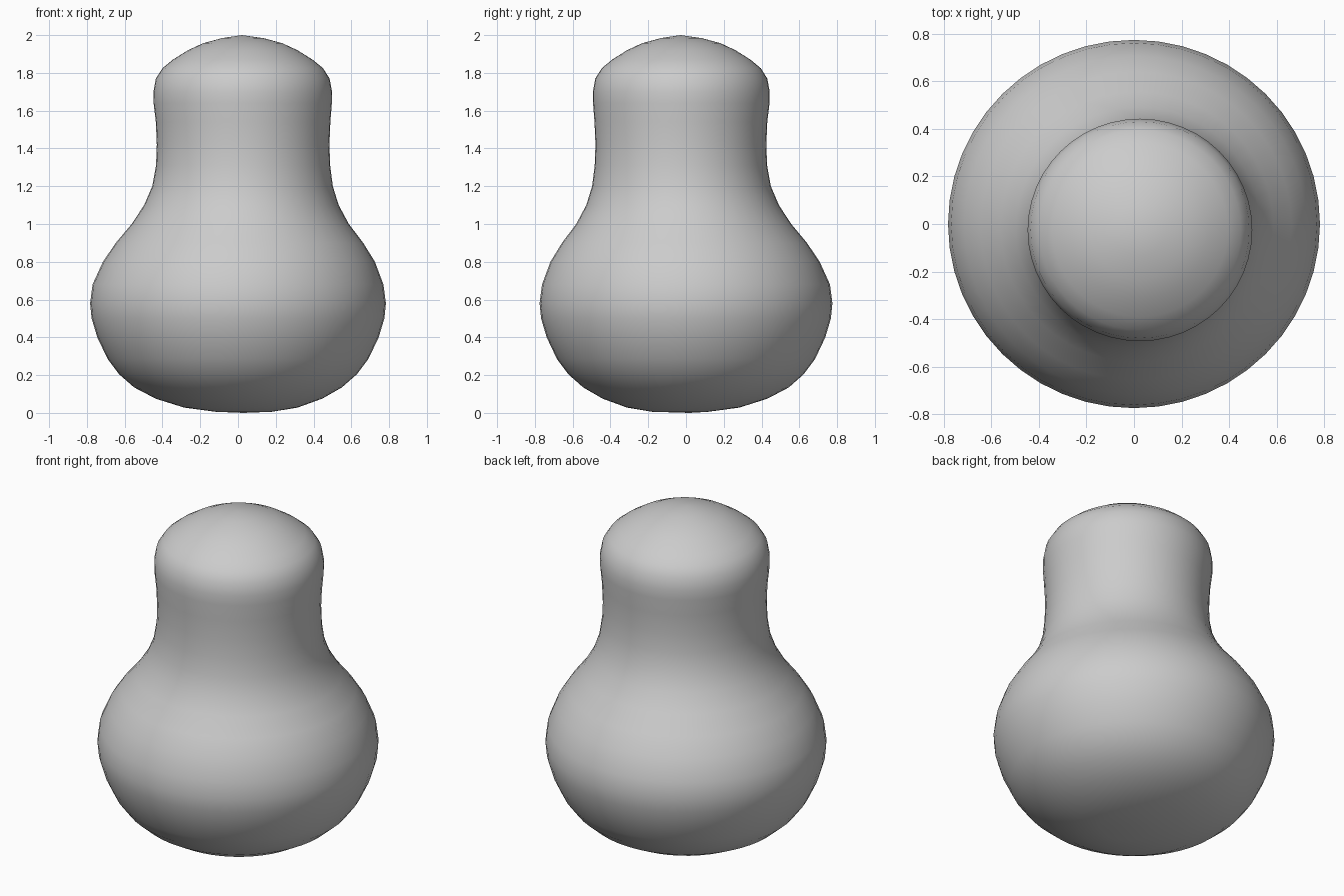
import bpy, bmesh, math

if "Cube" in bpy.data.objects:
    bpy.data.objects.remove(bpy.data.objects["Cube"])

SEGMENTS = 48
# Profile of the body: radius, height, sideways shift of the ring centre
PROFILE = [
    (0.15, 0.006, 0.03), (0.30, 0.028, 0.015), (0.44, 0.075, 0.005),
    (0.55, 0.135, 0.0), (0.63, 0.205, 0.0), (0.69, 0.285, 0.0),
    (0.745, 0.40, 0.0), (0.775, 0.50, 0.0), (0.783, 0.58, 0.0),
    (0.77, 0.68, 0.0), (0.72, 0.80, 0.005), (0.655, 0.90, 0.008),
    (0.575, 1.00, 0.012), (0.515, 1.10, 0.018), (0.478, 1.20, 0.024),
    (0.461, 1.31, 0.027), (0.457, 1.42, 0.027), (0.462, 1.54, 0.027),
    (0.472, 1.64, 0.025), (0.473, 1.70, 0.025), (0.46, 1.77, 0.025),
    (0.425, 1.825, 0.025), (0.37, 1.87, 0.025), (0.29, 1.92, 0.025),
    (0.21, 1.957, 0.025), (0.11, 1.984, 0.025),
]

# Rounded bulb with a slightly off-centre neck and head
bm = bmesh.new()
rings = []
for r, z, shift in PROFILE:
    ring = []
    for i in range(SEGMENTS):
        a = 2 * math.pi * i / SEGMENTS
        ring.append(bm.verts.new((shift + r * math.cos(a),
                                  -shift + r * 0.99 * math.sin(a), z)))
    rings.append(ring)
for lower, upper in zip(rings, rings[1:]):
    for i in range(SEGMENTS):
        j = (i + 1) % SEGMENTS
        bm.faces.new((lower[i], lower[j], upper[j], upper[i]))

# Closed base and crown
base = bm.verts.new((0.03, 0.02, 0.0))
crown = bm.verts.new((0.02, -0.03, 2.0))
for i in range(SEGMENTS):
    j = (i + 1) % SEGMENTS
    bm.faces.new((base, rings[0][j], rings[0][i]))
    bm.faces.new((crown, rings[-1][i], rings[-1][j]))
for f in bm.faces:
    f.smooth = True

mesh = bpy.data.meshes.new("bulb_body")
bm.to_mesh(mesh)
bm.free()
body = bpy.data.objects.new("bulb_body", mesh)
bpy.context.collection.objects.link(body)

# Plain grey
grey = bpy.data.materials.new("light grey")
grey.diffuse_color = (0.6, 0.6, 0.6, 1)
grey.use_nodes = True
grey.node_tree.nodes["Principled BSDF"].inputs["Base Color"].default_value = grey.diffuse_color
mesh.materials.append(grey)
